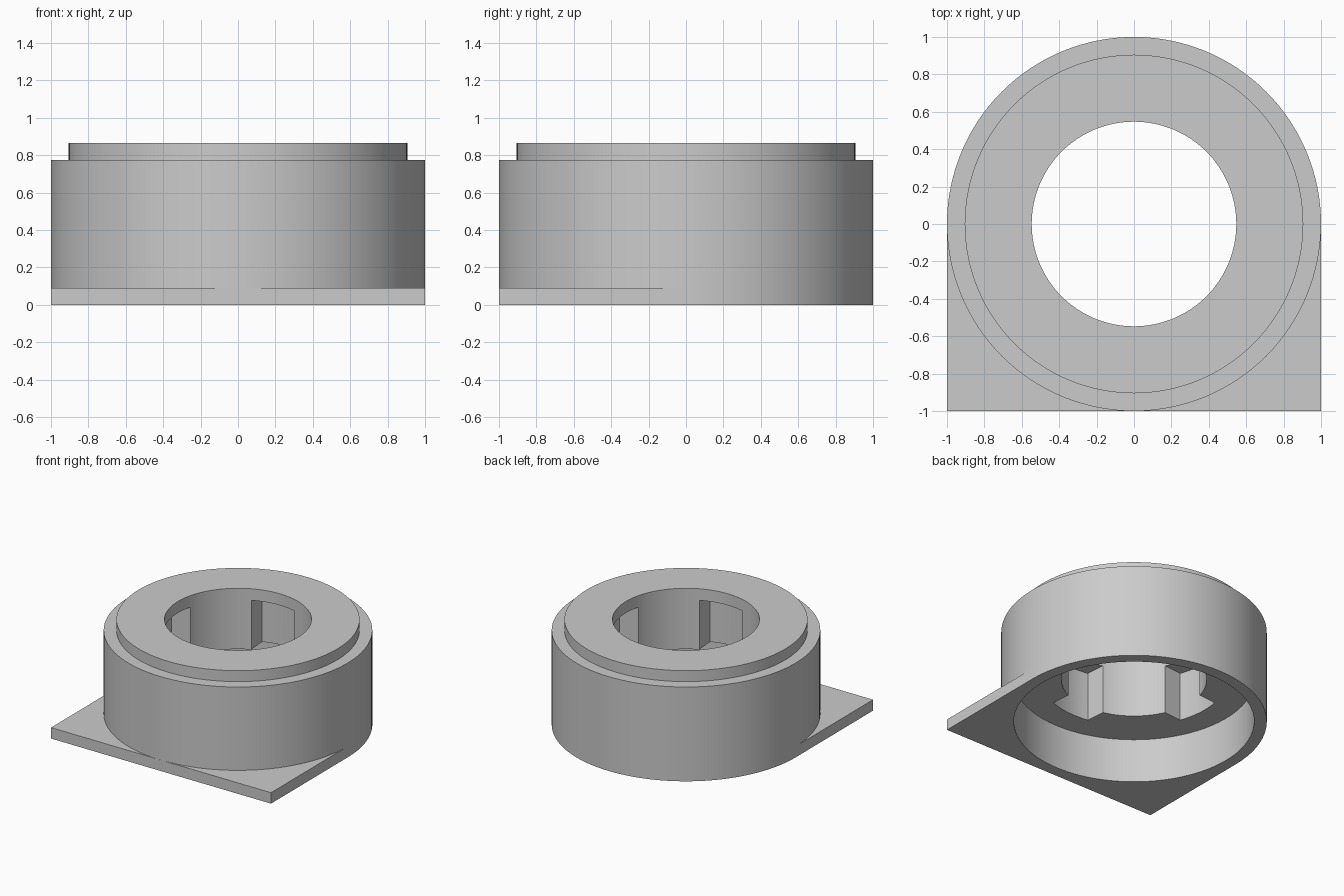
import bpy
import bmesh
from math import sin, cos, pi, radians, asin

SEGMENTS = 128
OUTER, NECK, BORE, SLOT = 1.0, 0.905, 0.547, 0.70
FLOOR, SHOULDER, TOP, PLATE = 0.365, 0.775, 0.865, 0.09

if "Cube" in bpy.data.objects:
    bpy.data.objects.remove(bpy.data.objects["Cube"])

grey = bpy.data.materials.new("light grey")
grey.use_nodes = True
grey.diffuse_color = (0.6, 0.6, 0.6, 1)
grey.node_tree.nodes["Principled BSDF"].inputs["Base Color"].default_value = (0.6, 0.6, 0.6, 1)


def finish(bm, name):
    bmesh.ops.recalc_face_normals(bm, faces=bm.faces)
    mesh = bpy.data.meshes.new(name)
    bm.to_mesh(mesh)
    bm.free()
    mesh.materials.append(grey)
    obj = bpy.data.objects.new(name, mesh)
    bpy.context.collection.objects.link(obj)
    return obj


def prism(bm, outline, low, high):
    face = bm.faces.new([bm.verts.new((x, y, low)) for x, y in outline])
    extruded = bmesh.ops.extrude_face_region(bm, geom=[face], use_keep_orig=True)
    moved = [g for g in extruded["geom"] if isinstance(g, bmesh.types.BMVert)]
    bmesh.ops.translate(bm, verts=moved, vec=(0, 0, high - low))


def arc(radius, start, end, steps):
    angles = [start + (end - start) * i / steps for i in range(steps + 1)]
    return [(radius * cos(a), radius * sin(a)) for a in angles]


# Housing: a turned ring with a raised neck, a bore and a recess underneath
profile = [(NECK, 0), (OUTER, 0), (OUTER, SHOULDER), (NECK, SHOULDER),
           (NECK, TOP), (BORE, TOP), (BORE, FLOOR), (NECK, FLOOR)]
bm = bmesh.new()
rings = []
for i in range(SEGMENTS):
    a = 2 * pi * i / SEGMENTS
    rings.append([bm.verts.new((r * cos(a), r * sin(a), z)) for r, z in profile])
for i in range(SEGMENTS):
    here, after = rings[i], rings[(i + 1) % SEGMENTS]
    for j in range(len(profile)):
        k = (j + 1) % len(profile)
        bm.faces.new((here[j], after[j], after[k], here[k]))
housing = finish(bm, "ring_housing")

# Base plate: squared front corners, open inside the ring
bm = bmesh.new()
prism(bm, [(-1, 0), (-1, -1), (1, -1), (1, 0)] + arc(0.95, 0, -pi, SEGMENTS // 2), 0, PLATE)
plate = finish(bm, "base_plate")

# Four parallel-sided slots around the bore, closed off by the neck
bm = bmesh.new()
half_width = 0.183
spread = asin(half_width / SLOT)
inner = asin(half_width / 0.45)
for i in range(4):
    mid = radians(5 + 90 * i)
    outline = arc(SLOT, mid - spread, mid + spread, 12) + arc(0.45, mid + inner, mid - inner, 1)
    prism(bm, outline, FLOOR - 0.1, SHOULDER - 0.005)
slots = finish(bm, "slot_cutter")

for tool, operation in ((slots, 'DIFFERENCE'), (plate, 'UNION')):
    mod = housing.modifiers.new(tool.name, 'BOOLEAN')
    mod.object = tool
    mod.operation = operation
    mod.solver = 'EXACT'

# Apply the cuts, then drop the tools
bpy.ops.object.select_all(action='DESELECT')
housing.select_set(True)
bpy.context.view_layer.objects.active = housing
for mod in list(housing.modifiers):
    bpy.ops.object.modifier_apply(modifier=mod.name)
for tool in (slots, plate):
    bpy.data.objects.remove(tool)
bpy.ops.object.shade_smooth_by_angle(angle=radians(30))
